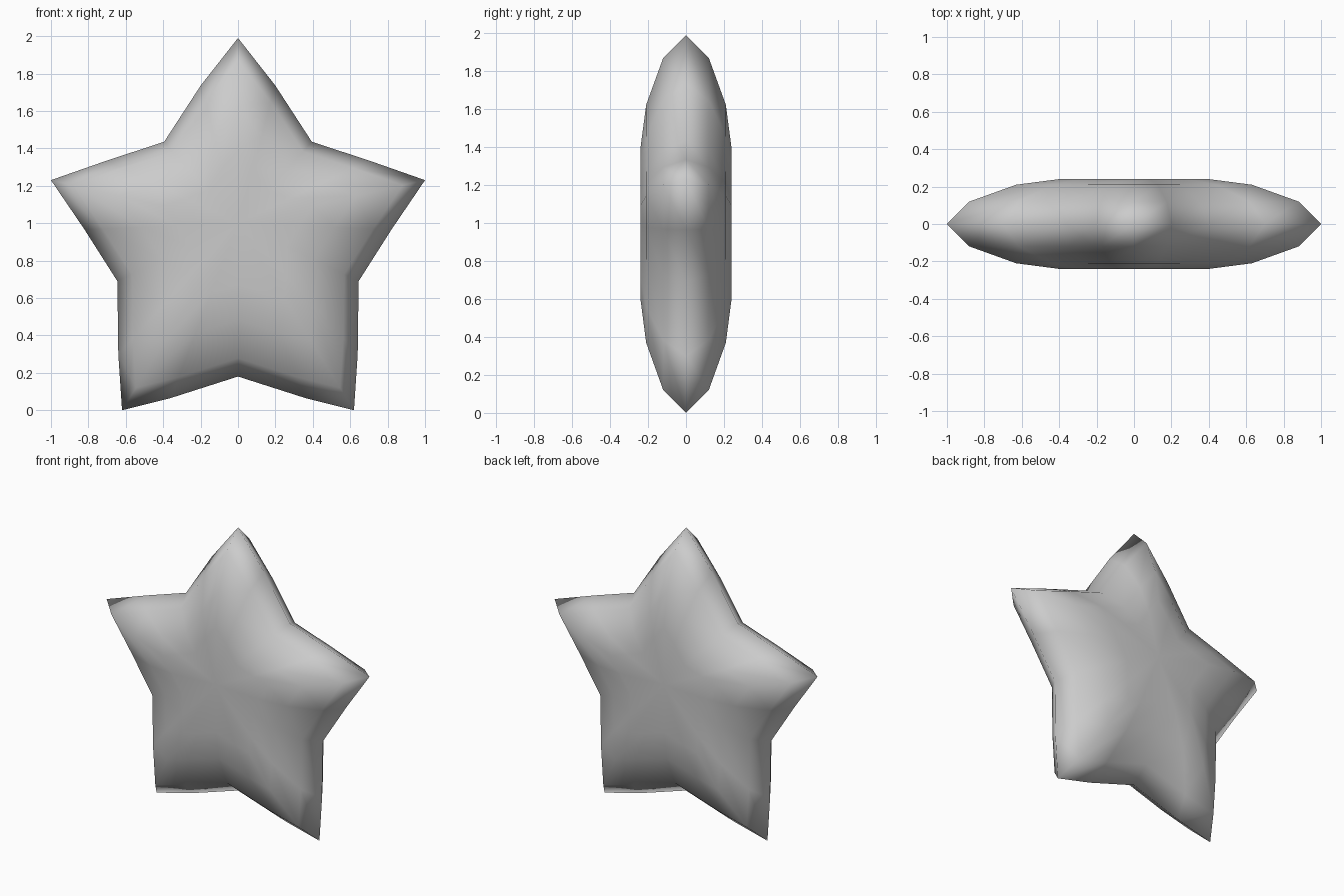
import bpy
import bmesh

cube = bpy.data.objects.get("Cube")
if cube:
    bpy.data.objects.remove(cube, do_unlink=True)

# One plain grey material
grey = bpy.data.materials.new("plain_grey")
grey.use_nodes = True
colour = (0.6, 0.6, 0.6, 1)
grey.diffuse_color = colour
grey.node_tree.nodes["Principled BSDF"].inputs["Base Color"].default_value = colour

# Right half of the star outline: tips, slightly bowed edges and valleys
half = [(0, 1.99), (0.2, 1.735), (0.395, 1.435), (0.7, 1.335), (1, 1.23),
        (0.82, 0.965), (0.645, 0.69), (0.64, 0.3), (0.62, 0), (0.36, 0.065), (0, 0.18)]
outline = half + [(-x, z) for x, z in half[-2:0:-1]]
count = len(outline)
centre_z = 1.0

# Rings shrink toward the centre as they leave the rim: (scale, depth)
layers = [(0.4, -0.24), (0.63, -0.21), (0.88, -0.12), (1, 0),
          (0.88, 0.12), (0.63, 0.21), (0.4, 0.24)]

bm = bmesh.new()
rings = [[bm.verts.new((x * s, y, centre_z + (z - centre_z) * s)) for x, z in outline]
         for s, y in layers]

# Puffy sides
for a, b in zip(rings, rings[1:]):
    for i in range(count):
        j = (i + 1) % count
        bm.faces.new((a[i], a[j], b[j], b[i]))

# Flat front and back middles
for ring, y in ((rings[0], -0.24), (rings[-1], 0.24)):
    hub = bm.verts.new((0, y, centre_z))
    for i in range(count):
        bm.faces.new((ring[i], ring[(i + 1) % count], hub))

bmesh.ops.recalc_face_normals(bm, faces=bm.faces)
for face in bm.faces:
    face.smooth = True

mesh = bpy.data.meshes.new("puffy_star")
bm.to_mesh(mesh)
bm.free()
mesh.materials.append(grey)
star = bpy.data.objects.new("puffy_star", mesh)
bpy.context.collection.objects.link(star)
